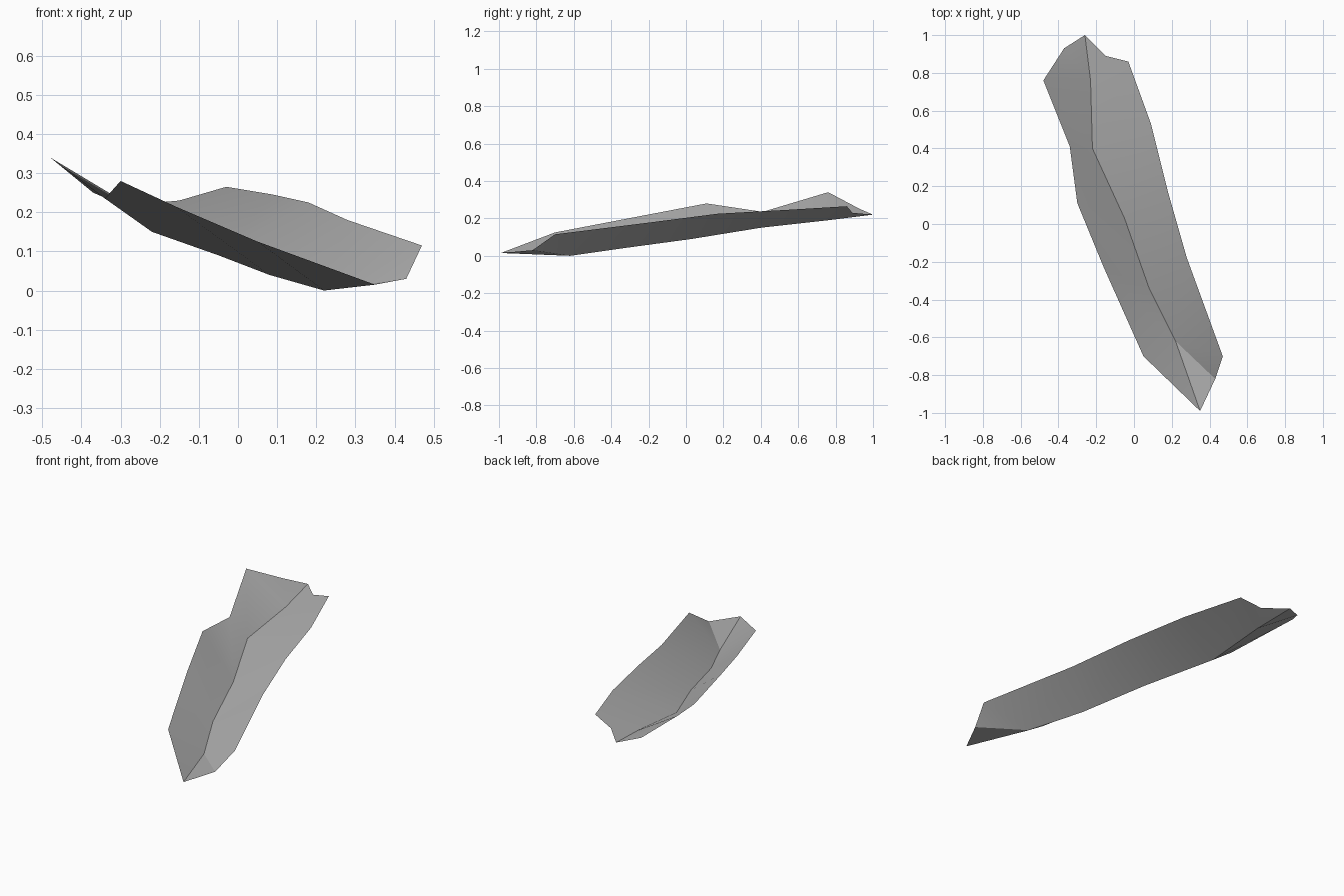
import bpy
import bmesh
import math

cube = bpy.data.objects.get("Cube")
if cube:
    bpy.data.objects.remove(cube, do_unlink=True)

# One flat colour for the whole blade
grey = bpy.data.materials.new("leaf_grey")
grey.use_nodes = True
colour = (0.43, 0.43, 0.43, 1.0)
grey.diffuse_color = colour
shader = next(n for n in grey.node_tree.nodes if n.type == 'BSDF_PRINCIPLED')
shader.inputs["Base Color"].default_value = colour
shader.inputs["Roughness"].default_value = 0.8

# Midrib path from the pointed tip to the far end
midrib = [(0.35, -0.99, 0.015), (0.22, -0.62, 0), (0.08, -0.34, 0.04),
          (-0.05, 0.03, 0.09), (-0.22, 0.4, 0.15), (-0.23, 0.76, 0.19),
          (-0.26, 1.0, 0.22)]

# Raised margins, one point per midrib point after the tip
left_margin = [(0.05, -0.7, 0.125), (-0.16, -0.23, 0.215), (-0.3, 0.11, 0.28),
               (-0.34, 0.41, 0.235), (-0.48, 0.76, 0.34), (-0.37, 0.93, 0.25)]
right_margin = [(0.47, -0.7, 0.115), (0.28, -0.18, 0.18), (0.18, 0.17, 0.225),
                (0.09, 0.53, 0.245), (-0.03, 0.86, 0.265), (-0.15, 0.89, 0.23)]
tip_corner = (0.43, -0.82, 0.03)


def add_half(bm, rib, margin, corner=None):
    """Fill one half of the blade between the midrib and its margin."""
    edge = [bm.verts.new(p) for p in margin]
    if corner:
        extra = bm.verts.new(corner)
        bm.faces.new((rib[0], extra, rib[1]))
        bm.faces.new((rib[1], extra, edge[0]))
    else:
        bm.faces.new((rib[0], edge[0], rib[1]))
    for i in range(len(edge) - 1):
        bm.faces.new((rib[i + 1], edge[i], edge[i + 1], rib[i + 2]))


# Leaf blade: an open sheet folded along the midrib
bm = bmesh.new()
rib_verts = [bm.verts.new(p) for p in midrib]
add_half(bm, rib_verts, left_margin)
add_half(bm, rib_verts, right_margin, tip_corner)
for face in bm.faces:
    face.normal_update()
    if face.normal.z < 0:
        face.normal_flip()

mesh = bpy.data.meshes.new("leaf_blade")
bm.to_mesh(mesh)
bm.free()
mesh.materials.append(grey)
leaf = bpy.data.objects.new("leaf_blade", mesh)
bpy.context.collection.objects.link(leaf)

# Soft shading with the midrib kept crisp
bpy.ops.object.select_all(action='DESELECT')
leaf.select_set(True)
bpy.context.view_layer.objects.active = leaf
bpy.ops.object.shade_smooth_by_angle(angle=math.radians(30))
